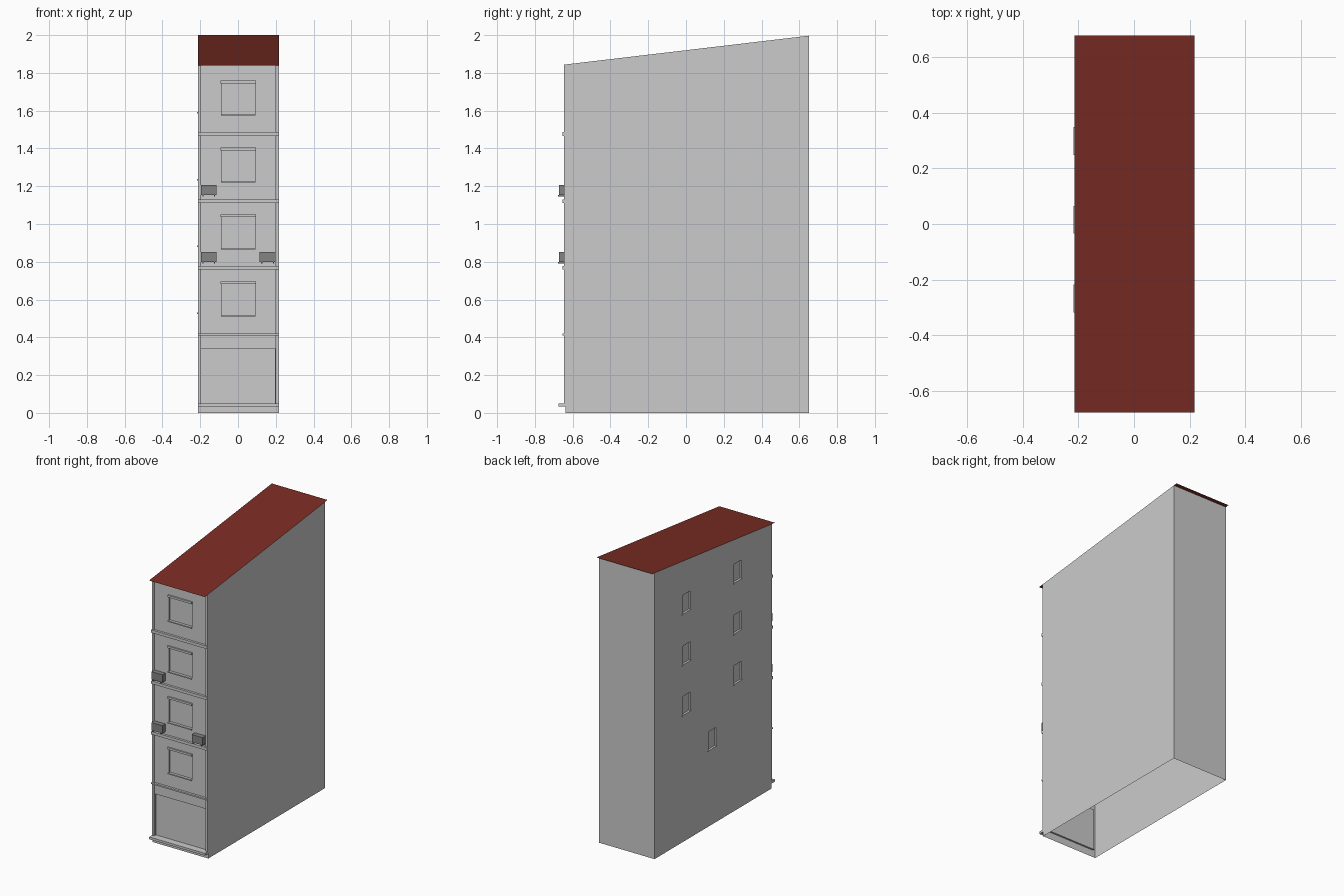
import bpy, bmesh

if "Cube" in bpy.data.objects:
    bpy.data.objects.remove(bpy.data.objects["Cube"])

X0, X1 = -0.213, 0.217          # side walls
YF, YB = -0.637, 0.651          # front and back walls
RY0, RY1, RZ0, RZ1 = -0.677, 0.677, 1.84, 2.0


def roof_z(y):
    return RZ0 + (RZ1 - RZ0) * (y - RY0) / (RY1 - RY0)


def material(name, rgb):
    m = bpy.data.materials.new(name)
    m.diffuse_color = (*rgb, 1)
    m.use_nodes = True
    m.node_tree.nodes["Principled BSDF"].inputs["Base Color"].default_value = m.diffuse_color
    return m


def finish(name, bm, mat=None):
    bmesh.ops.remove_doubles(bm, verts=bm.verts, dist=1e-5)
    me = bpy.data.meshes.new(name)
    bm.to_mesh(me)
    bm.free()
    ob = bpy.data.objects.new(name, me)
    bpy.context.collection.objects.link(ob)
    if mat:
        me.materials.append(mat)
    return ob


def add_box(bm, x0, x1, y0, y1, z0, z1):
    v = [bm.verts.new((x, y, z)) for x in (x0, x1) for y in (y0, y1) for z in (z0, z1)]
    for f in ((0, 1, 3, 2), (4, 6, 7, 5), (0, 4, 5, 1), (2, 3, 7, 6), (0, 2, 6, 4), (1, 5, 7, 3)):
        bm.faces.new([v[i] for i in f])


def boxes(name, dims, mat=None):
    bm = bmesh.new()
    for d in dims:
        add_box(bm, *d)
    return finish(name, bm, mat)


def wall(name, to3d, rect, holes, depth):
    """Flat wall sheet with rectangular recesses; to3d maps (u, v, depth)."""
    bm = bmesh.new()

    def quad(*pts):
        bm.faces.new([bm.verts.new(to3d(*p)) for p in pts])

    us = sorted({rect[0], rect[1], *[h[0] for h in holes], *[h[1] for h in holes]})
    vs = sorted({rect[2], rect[3], *[h[2] for h in holes], *[h[3] for h in holes]})
    for a, b in zip(us, us[1:]):
        for c, d in zip(vs, vs[1:]):
            inside = any(h[0] <= a and b <= h[1] and h[2] <= c and d <= h[3] for h in holes)
            w = depth if inside else 0
            quad((a, c, w), (b, c, w), (b, d, w), (a, d, w))
    for a, b, c, d in holes:
        ring = [(a, c), (b, c), (b, d), (a, d)]
        for p, q in zip(ring, ring[1:] + ring[:1]):
            quad((*p, 0), (*q, 0), (*q, depth), (*p, depth))
    return finish(name, bm)


# Front wall with shop opening and four windows
sills = [0.517, 0.871, 1.225, 1.58]
openings = [(-0.195, 0.195, 0.05, 0.341)]
openings += [(-0.087, 0.089, z, z + 0.168) for z in sills]
wall("front_wall", lambda u, v, w: (u, YF + w, v),
     (X0, X1, 0.0, roof_z(YF)), openings, 0.012)

# Left wall with small side windows
side = [(0.015, 0.53)] + [(y, z) for y in (-0.267, 0.298) for z in (0.885, 1.237, 1.592)]
side_holes = [(-y - 0.042, -y + 0.042, z, z + 0.13) for y, z in side]
wall("left_wall", lambda u, v, w: (X0 + w, -u, v),
     (-YB, -YF, 0.0, roof_z(YF)), side_holes, 0.012)

# Right wall, back wall and the gable strip above the left wall (open underneath)
bm = bmesh.new()
for pts in (
    [(X1, YF, 0), (X1, YB, 0), (X1, YB, roof_z(YB)), (X1, YF, roof_z(YF))],
    [(X1, YB, 0), (X0, YB, 0), (X0, YB, roof_z(YB)), (X1, YB, roof_z(YB))],
    [(X0, YB, roof_z(YF)), (X0, YF, roof_z(YF)), (X0, YB, roof_z(YB))],
):
    bm.faces.new([bm.verts.new(p) for p in pts])
finish("side_and_back_walls", bm)

# Corner pilasters
boxes("corner_pilasters", [(a, b, -0.645, YF, 0.035, roof_z(-0.645))
                           for a, b in ((X0, -0.197), (0.199, X1))])

# Floor ledges and entrance step
boxes("floor_ledges", [(X0, X1, -0.653, YF, z0, z1) for z0, z1 in
                       ((0.411, 0.421), (0.758, 0.778), (1.111, 1.131), (1.467, 1.487))])
boxes("entrance_step", [(X0, X1, -0.675, YF, 0.034, 0.05)])

# Front window lintels and sills
boxes("front_lintels", [(-0.093, 0.095, -0.647, YF, z + 0.165, z + 0.179) for z in sills])
boxes("front_sills", [(-0.09, 0.092, -0.647, YF, z - 0.006, z + 0.002) for z in sills])

# Side window sills
boxes("side_sills", [(-0.217, X0, y - 0.05, y + 0.05, z - 0.007, z + 0.001) for y, z in side])

# Air conditioners with brackets
metal = material("dark_grey", (0.23, 0.235, 0.225))
units = [(-0.197, 0.798), (0.115, 0.798), (-0.197, 1.153)]
boxes("air_conditioners", [(x, x + 0.084, -0.673, -0.64, z, z + 0.054) for x, z in units], metal)
boxes("air_conditioner_brackets",
      [(x + d, x + d + 0.006, -0.677, YF, z - 0.007, z)
       for x, z in units for d in (0.008, 0.07)], metal)

# Sloping sheet roof overhanging front and back
bm = bmesh.new()
bm.faces.new([bm.verts.new(p) for p in
              ((X0, RY0, RZ0), (X1, RY0, RZ0), (X1, RY1, RZ1), (X0, RY1, RZ1))])
finish("roof", bm, material("roof_red", (0.2, 0.025, 0.017)))
